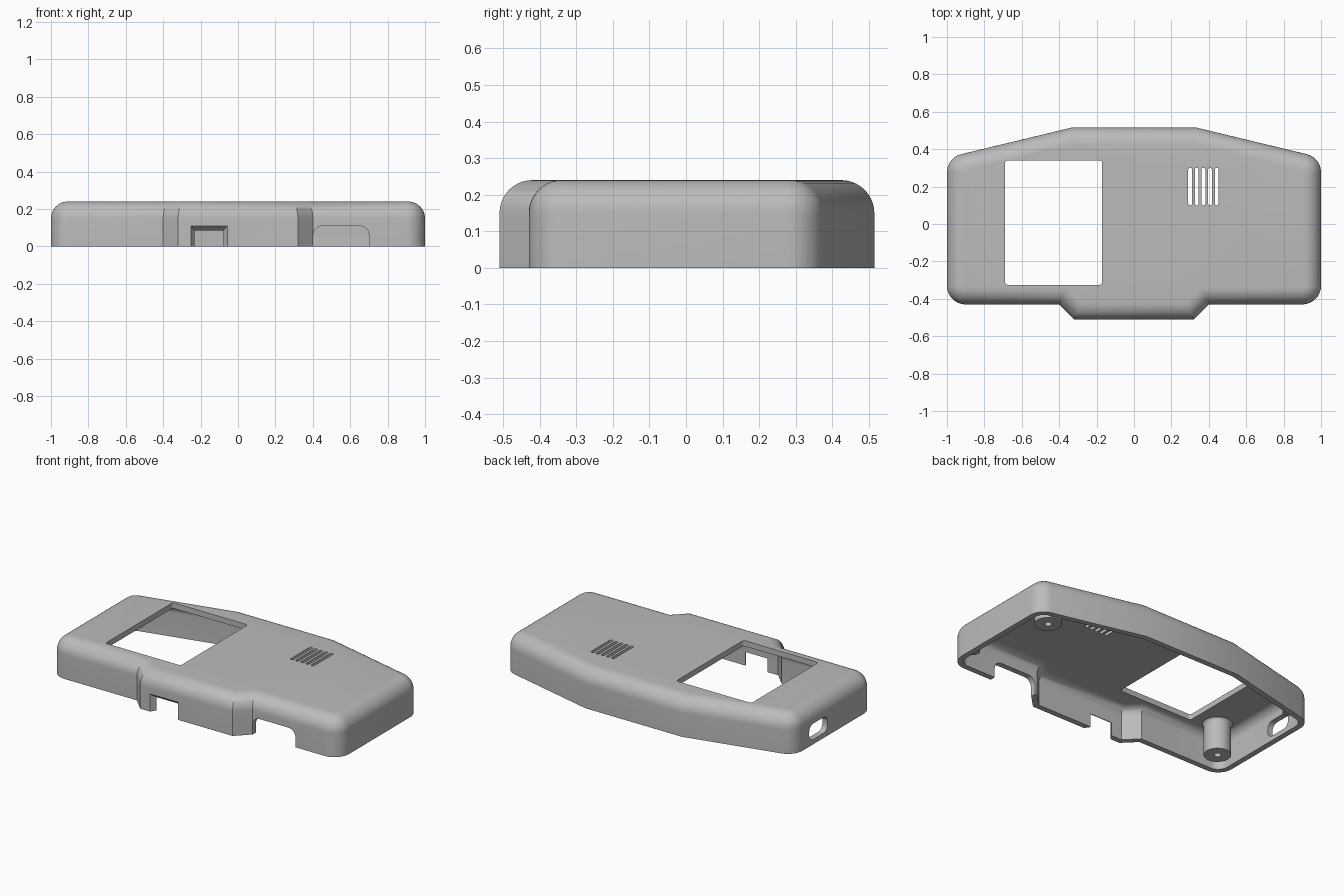
import bpy, bmesh, math
from mathutils import Vector

if "Cube" in bpy.data.objects:
    bpy.data.objects.remove(bpy.data.objects["Cube"])

H, WALL, FILLET, CORNER = 0.24, 0.035, 0.09, 0.10

grey = bpy.data.materials.new("light grey plastic")
grey.diffuse_color = (0.5, 0.5, 0.5, 1)
grey.use_nodes = True
grey.node_tree.nodes["Principled BSDF"].inputs["Base Color"].default_value = grey.diffuse_color


def make(name, bm):
    bmesh.ops.recalc_face_normals(bm, faces=bm.faces)
    mesh = bpy.data.meshes.new(name)
    bm.to_mesh(mesh)
    bm.free()
    mesh.materials.append(grey)
    ob = bpy.data.objects.new(name, mesh)
    bpy.context.collection.objects.link(ob)
    return ob


def activate(ob):
    for o in bpy.context.selected_objects:
        o.select_set(False)
    ob.select_set(True)
    bpy.context.view_layer.objects.active = ob


def smooth(ob):
    activate(ob)
    bpy.ops.object.shade_smooth_by_angle(angle=math.radians(30))


# Plan of the case, counter-clockwise: x, y, rounded corner or not
PLAN = [(-1, -.43, 1), (-.4, -.43, 0), (-.32, -.51, 0), (.32, -.51, 0), (.4, -.43, 0),
        (1, -.43, 1), (1, .355, 1), (.335, .515, 0), (-.335, .515, 0), (-1, .355, 1)]


def outline(d):
    """Plan moved inward by d, keeping the same point count for every d."""
    pts = []
    for i, (x, y, rounded) in enumerate(PLAN):
        p = Vector((x, y))
        a = (p - Vector(PLAN[i - 1][:2])).normalized()
        b = (Vector(PLAN[(i + 1) % len(PLAN)][:2]) - p).normalized()
        n1, n2 = Vector((a.y, -a.x)), Vector((b.y, -b.x))
        mitre = (n1 + n2) / (1 + n1.dot(n2))
        if not rounded:
            pts.append(p - mitre * d)
            continue
        centre = p - mitre * CORNER
        start = math.atan2(n1.y, n1.x)
        turn = math.atan2(n1.x * n2.y - n1.y * n2.x, n1.dot(n2))
        for k in range(11):
            t = start + turn * k / 10
            pts.append(centre + Vector((math.cos(t), math.sin(t))) * (CORNER - d))
    return pts


# Shell: outer skin up to the top, joined by the rim to the inner skin
def skin(r, inset):
    arc = [math.pi / 2 * k / 10 for k in range(11)]
    return [(inset, 0)] + [(FILLET - r * math.cos(t), H - FILLET + r * math.sin(t)) for t in arc]


levels = skin(FILLET - WALL, WALL)[::-1] + skin(FILLET, 0)
bm = bmesh.new()
rings = [[bm.verts.new((p.x, p.y, z)) for p in outline(d)] for d, z in levels]
for lo, hi in zip(rings, rings[1:]):
    for i in range(len(lo)):
        j = (i + 1) % len(lo)
        bm.faces.new((lo[i], lo[j], hi[j], hi[i]))
bm.faces.new(rings[0])
bm.faces.new(rings[-1])
case = make("case_shell", bm)


# Openings
def rounded_rect(u0, u1, v0, v1, r, n=6):
    pts = []
    for cu, cv, s in ((u1 - r, v1 - r, 0), (u0 + r, v1 - r, 1),
                      (u0 + r, v0 + r, 2), (u1 - r, v0 + r, 3)):
        for k in range(n + 1):
            t = math.pi / 2 * (s + k / n)
            pts.append((cu + r * math.cos(t), cv + r * math.sin(t)))
    return pts


def loft(bm, a, b):
    va, vb = [bm.verts.new(p) for p in a], [bm.verts.new(p) for p in b]
    bm.faces.new(va)
    bm.faces.new(vb)
    for i in range(len(va)):
        j = (i + 1) % len(va)
        bm.faces.new((va[i], va[j], vb[j], vb[i]))


def cut(name, fill):
    bm = bmesh.new()
    fill(bm)
    cutter = make(name, bm)
    cutter.hide_render = True
    activate(case)
    mod = case.modifiers.new(name, 'BOOLEAN')
    mod.operation, mod.solver, mod.object = 'DIFFERENCE', 'EXACT', cutter
    bpy.ops.object.modifier_apply(modifier=name)
    bpy.data.objects.remove(cutter)


def through(rect, place, a, b):
    return lambda bm: loft(bm, [place(u, v, a) for u, v in rect], [place(u, v, b) for u, v in rect])


along_z = lambda u, v, w: (u, v, w)
along_y = lambda u, v, w: (u, w, v)
along_x = lambda u, v, w: (w, u, v)

cut("display_window", through(rounded_rect(-.69, -.17, -.325, .34, .015), along_z, .16, .3))
for i in range(5):
    x = .30 + .0355 * i
    cut("vent_slot", through(rounded_rect(x - .01, x + .01, .1, .3, .009), along_z, .16, .3))
cut("front_opening", through(rounded_rect(.402, .70, -.1, .11, .05), along_y, -.6, -.33))
cut("side_slot", through(rounded_rect(.03, .21, .03, .13, .04), along_x, -1.1, -.94))


# Bevelled notch in the front bulge
def frame(x0, x1, top, y):
    return [(x0, y, -.1), (x1, y, -.1), (x1, y, top), (x0, y, top)]


cut("front_notch", lambda bm: loft(bm, frame(-.232, -.078, .085, -.44), frame(-.232, -.078, .085, -.55)))
cut("notch_bevel", lambda bm: loft(bm, frame(-.232, -.078, .085, -.480), frame(-.256, -.054, .114, -.515)))
smooth(case)


# Screw posts: hollow turned columns flaring into the ceiling
def post(name, x, y, r, hole, bottom, flare):
    top = H - WALL + .005
    prof = [(hole, top), (hole, bottom), (r, bottom)]
    for k in range(7):
        t = math.pi / 2 * k / 6
        prof.append((r + flare * (1 - math.cos(t)), top - flare + flare * math.sin(t)))
    bm = bmesh.new()
    n = 32
    cols = [[bm.verts.new((x + q * math.cos(2 * math.pi * i / n), y + q * math.sin(2 * math.pi * i / n), z))
             for q, z in prof] for i in range(n)]
    for i in range(n):
        a, b = cols[i], cols[(i + 1) % n]
        for k in range(len(prof)):
            m = (k + 1) % len(prof)
            bm.faces.new((a[k], a[m], b[m], b[k]))
    smooth(make(name, bm))


post("screw_post_front", -.84, -.265, .078, .02, .005, .025)
post("screw_post_back", .85, .255, .078, .02, .005, .025)
post("locating_peg_back", -.9, .29, .035, .012, .06, .01)
post("locating_peg_front", .91, -.33, .035, .012, .06, .01)
